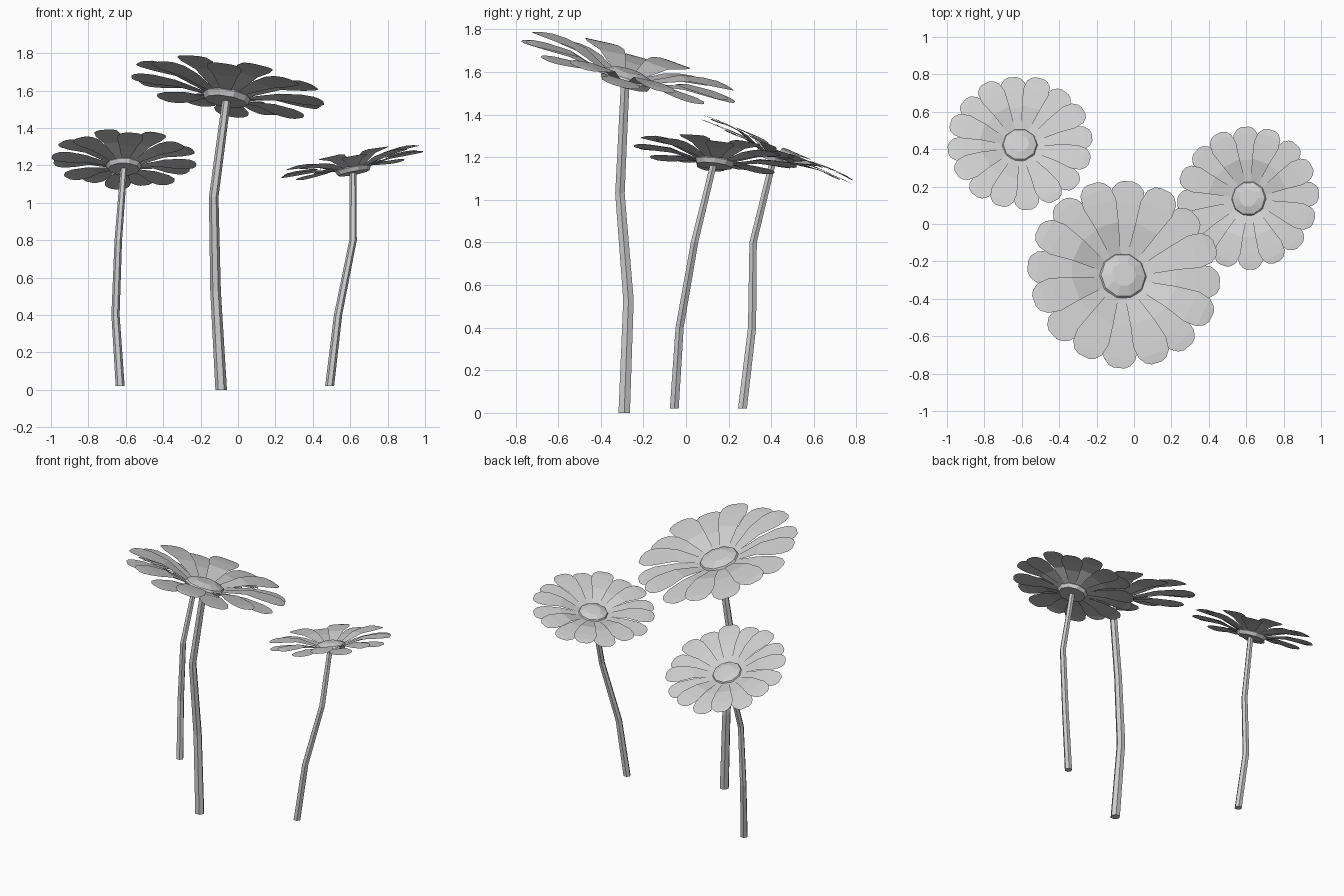
import bpy
import bmesh
from math import sin, cos, pi, radians
from mathutils import Vector, Matrix

cube = bpy.data.objects.get("Cube")
if cube:
    bpy.data.objects.remove(cube, do_unlink=True)

GREY = (0.62, 0.62, 0.62, 1.0)
mat = bpy.data.materials.new("light_grey")
mat.use_nodes = True
mat.diffuse_color = GREY
mat.node_tree.nodes["Principled BSDF"].inputs["Base Color"].default_value = GREY

PETALS = 16
# Petal outline: distance from centre, half width, height
PETAL = [(0.10, 0.025, 0.0), (0.28, 0.066, 0.045), (0.40, 0.094, 0.05),
         (0.47, 0.086, 0.05), (0.505, 0.06, 0.047), (0.52, 0.03, 0.045)]
# Flower centre: radius, height
DISC = [(0.115, -0.03), (0.13, 0.0), (0.12, 0.018), (0.065, 0.038)]


def finish(name, bm):
    mesh = bpy.data.meshes.new(name)
    bm.to_mesh(mesh)
    bm.free()
    mesh.materials.append(mat)
    obj = bpy.data.objects.new(name, mesh)
    bpy.context.collection.objects.link(obj)
    return obj


def loft(bm, rings):
    """Join rings of points into a closed, capped tube."""
    loops = [[bm.verts.new(p) for p in ring] for ring in rings]
    n = len(loops[0])
    for a, b in zip(loops, loops[1:]):
        for i in range(n):
            j = (i + 1) % n
            bm.faces.new((a[i], a[j], b[j], b[i]))
    bm.faces.new(loops[0][::-1])
    bm.faces.new(loops[-1])


def circle(centre, radius, sides):
    return [Vector(centre) + Vector((radius * cos(2 * pi * i / sides),
                                     radius * sin(2 * pi * i / sides), 0))
            for i in range(sides)]


def stem(name, path, r_low, r_high):
    bm = bmesh.new()
    last = len(path) - 1
    loft(bm, [circle(p, r_low + (r_high - r_low) * i / last, 6)
              for i, p in enumerate(path)])
    return finish(name, bm)


def petals(name, place, phase):
    """Ring of flat bent petals, alternating low and high."""
    bm = bmesh.new()
    for k in range(PETALS):
        turn = Matrix.Rotation(phase + 2 * pi * k / PETALS, 4, 'Z')
        lift = 1.35 if k % 2 else 0.75
        rows = [[bm.verts.new(place @ turn @ Vector((r, side * w, z * lift)))
                 for side in (-1, 1)] for r, w, z in PETAL]
        for a, b in zip(rows, rows[1:]):
            bm.faces.new((a[0], b[0], b[1], a[1]))
    return finish(name, bm)


def disc(name, place):
    bm = bmesh.new()
    loft(bm, [[place @ p for p in circle((0, 0, z), r, 10)] for r, z in DISC])
    return finish(name, bm)


def flower(label, path, r_low, r_high, centre, normal, size, phase):
    tilt = Vector((0, 0, 1)).rotation_difference(Vector(normal))
    place = Matrix.LocRotScale(Vector(centre), tilt, Vector((size,) * 3))
    stem(label + "_stem", path, r_low, r_high)
    petals(label + "_petals", place, radians(phase))
    disc(label + "_centre", place)


# Tall flower in the middle
flower("tall_flower",
       [(-0.09, -0.29, 0), (-0.12, -0.27, 0.53), (-0.13, -0.31, 1.03), (-0.06, -0.285, 1.56)],
       0.031, 0.023, (-0.06, -0.28, 1.57), (0.16, 0.28, 1), 1.0, -4)
# Small flower on the right side
flower("right_flower",
       [(-0.63, 0.265, 0.02), (-0.655, 0.31, 0.4), (-0.64, 0.315, 0.8), (-0.61, 0.41, 1.19)],
       0.024, 0.018, (-0.61, 0.42, 1.2), (0.02, 0.43, 1), 0.745, 96)
# Small flower on the left side
flower("left_flower",
       [(0.49, -0.055, 0.02), (0.535, -0.03, 0.4), (0.615, 0.04, 0.8), (0.615, 0.13, 1.17)],
       0.024, 0.018, (0.615, 0.135, 1.18), (-0.19, 0.12, 1), 0.74, 93)
